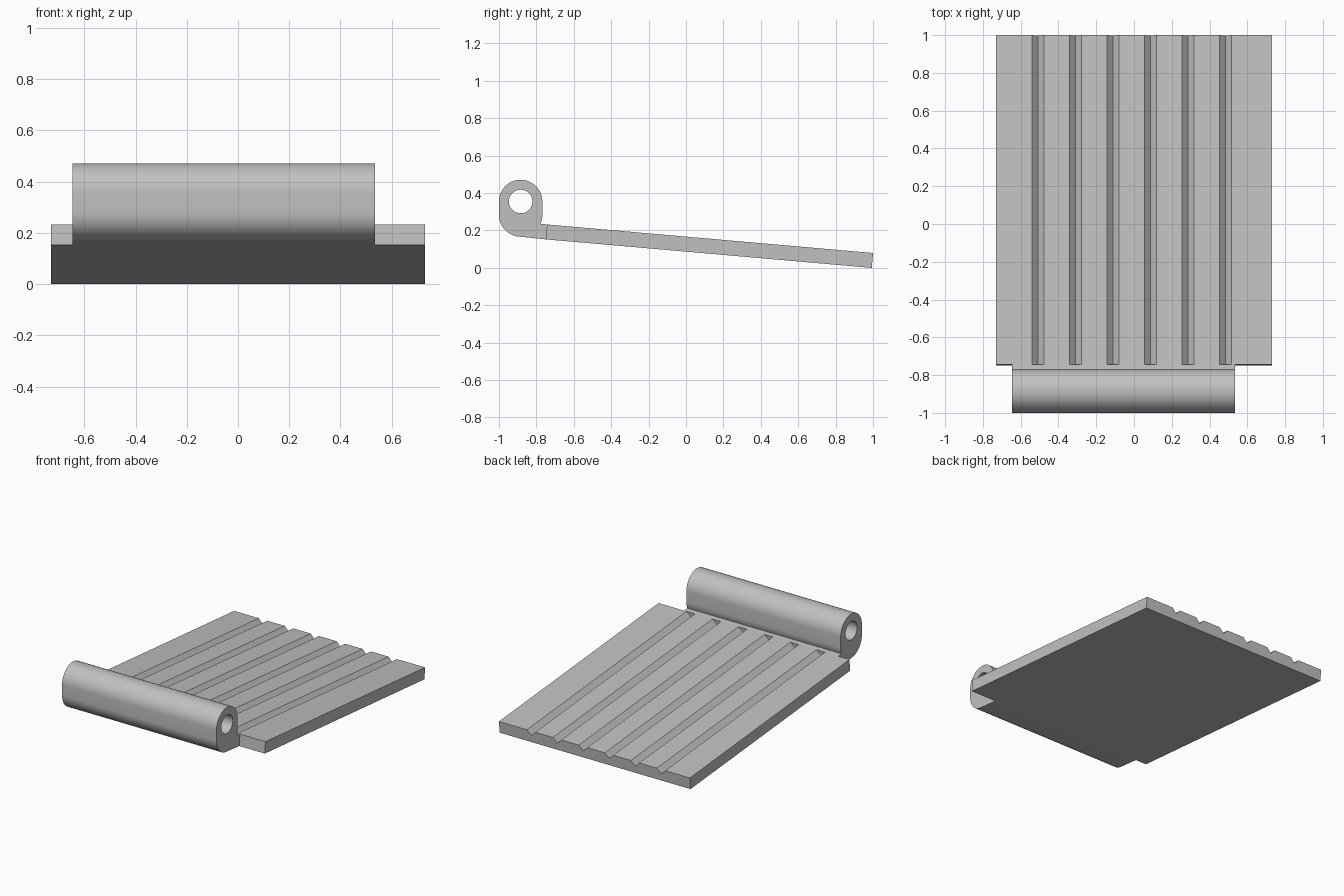
import bpy
import bmesh
from math import cos, sin, radians
from mathutils import Vector

cube = bpy.data.objects.get("Cube")
if cube:
    bpy.data.objects.remove(cube, do_unlink=True)

grey = bpy.data.materials.new("plain grey")
grey.use_nodes = True
grey.diffuse_color = (0.53, 0.53, 0.53, 1)
grey.node_tree.nodes["Principled BSDF"].inputs["Base Color"].default_value = grey.diffuse_color


def arc(y, z, radius, start, end, steps):
    angles = [radians(start + (end - start) * i / steps) for i in range(steps + 1)]
    return [Vector((0, y + radius * cos(a), z + radius * sin(a))) for a in angles]


def prism(name, loops, sweep):
    """Fill an outline (with optional holes) and extrude it along the sweep."""
    bm = bmesh.new()
    edges = []
    for loop in loops:
        verts = [bm.verts.new(p) for p in loop]
        edges += [bm.edges.new((v, verts[i - 1])) for i, v in enumerate(verts)]
    bmesh.ops.triangle_fill(bm, edges=edges, use_beauty=True)
    cap = bmesh.ops.extrude_face_region(bm, geom=bm.faces[:], use_keep_orig=True)
    moved = [g for g in cap["geom"] if isinstance(g, bmesh.types.BMVert)]
    bmesh.ops.translate(bm, verts=moved, vec=sweep)
    bmesh.ops.recalc_face_normals(bm, faces=bm.faces[:])
    mesh = bpy.data.meshes.new(name)
    bm.to_mesh(mesh)
    bm.free()
    mesh.materials.append(grey)
    obj = bpy.data.objects.new(name, mesh)
    bpy.context.collection.objects.link(obj)
    bpy.ops.object.select_all(action="DESELECT")
    obj.select_set(True)
    bpy.context.view_layer.objects.active = obj
    bpy.ops.object.shade_smooth_by_angle(angle=radians(30))
    return obj


# Sloping frame shared by the plate and the hinge web
tilt = radians(5)
along = Vector((0, cos(tilt), -sin(tilt)))
up = Vector((0, sin(tilt), cos(tilt)))
top_front = Vector((0, -0.743, 0.232))
length, thickness, half_width = 1.75, 0.08, 0.73

# Plate: cross-section with V grooves, swept down the slope
groove = 0.032
section = [(-half_width, -thickness), (-half_width, 0)]
for i in range(6):
    x = -0.509 + 0.1985 * i
    section += [(x - groove, 0), (x, -groove), (x + groove, 0)]
section += [(half_width, 0), (half_width, -thickness)]
outline = [top_front + Vector((x, 0, 0)) + up * h for x, h in section]
prism("grooved_plate", [outline], along * length)

# Hinge barrel: rounded profile with a pin hole and a web to the plate
barrel_y, pin_z, low_z, radius = -0.884, 0.355, 0.283, 0.116
profile = arc(barrel_y, pin_z, radius, 0, 180, 32)
profile += arc(barrel_y, low_z, radius, 180, 265, 16)
profile += [top_front - up * thickness, top_front]
profile += arc(barrel_y, low_z, radius, -24, 0, 5)
hole = arc(barrel_y, pin_z, 0.063, 0, 352.5, 47)
shift = Vector((-0.645, 0, 0))
prism("hinge_barrel", [[p + shift for p in loop] for loop in (profile, hole)],
      Vector((1.18, 0, 0)))
